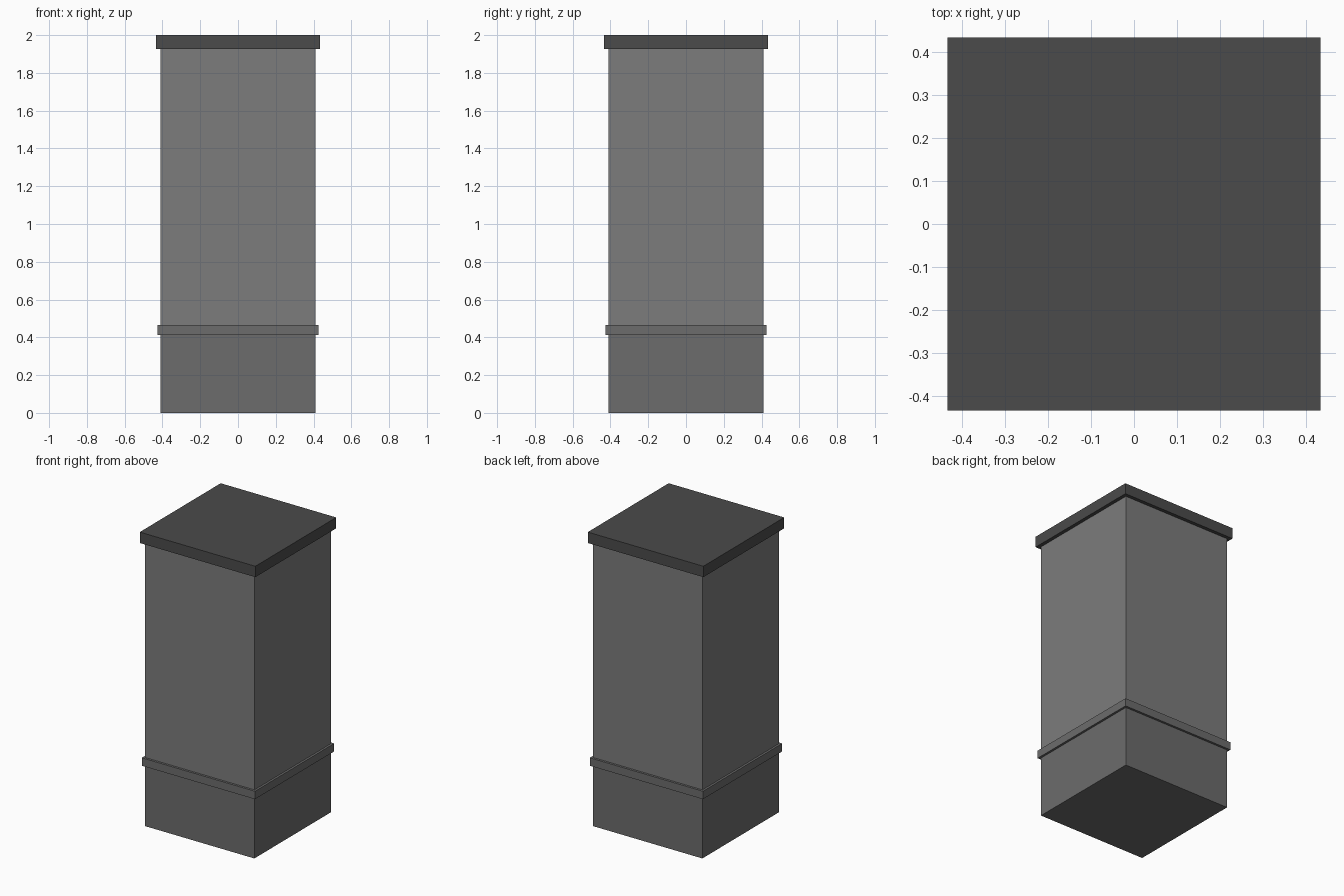
import bpy

if "Cube" in bpy.data.objects:
    bpy.data.objects.remove(bpy.data.objects["Cube"])


def grey(name, value):
    mat = bpy.data.materials.new(name)
    mat.diffuse_color = (value, value, value, 1)
    mat.use_nodes = True
    mat.node_tree.nodes["Principled BSDF"].inputs["Base Color"].default_value = mat.diffuse_color
    return mat


def block(name, half, z0, z1, mat):
    bpy.ops.mesh.primitive_cube_add(size=1, location=(0, 0, (z0 + z1) / 2))
    ob = bpy.context.object
    ob.name = name
    ob.scale = (2 * half, 2 * half, z1 - z0)
    bpy.ops.object.transform_apply(location=False, rotation=False, scale=True)
    ob.data.materials.append(mat)
    return ob


base_grey = grey("base_grey", 0.15)
shaft_grey = grey("shaft_grey", 0.20)
cap_grey = grey("cap_grey", 0.07)

# Plinth, projecting band, shaft and overhanging cap
block("base", 0.41, 0.0, 0.412, base_grey)
block("band", 0.425, 0.412, 0.466, base_grey)
block("shaft", 0.41, 0.466, 1.926, shaft_grey)
block("cap", 0.434, 1.926, 2.0, cap_grey)
